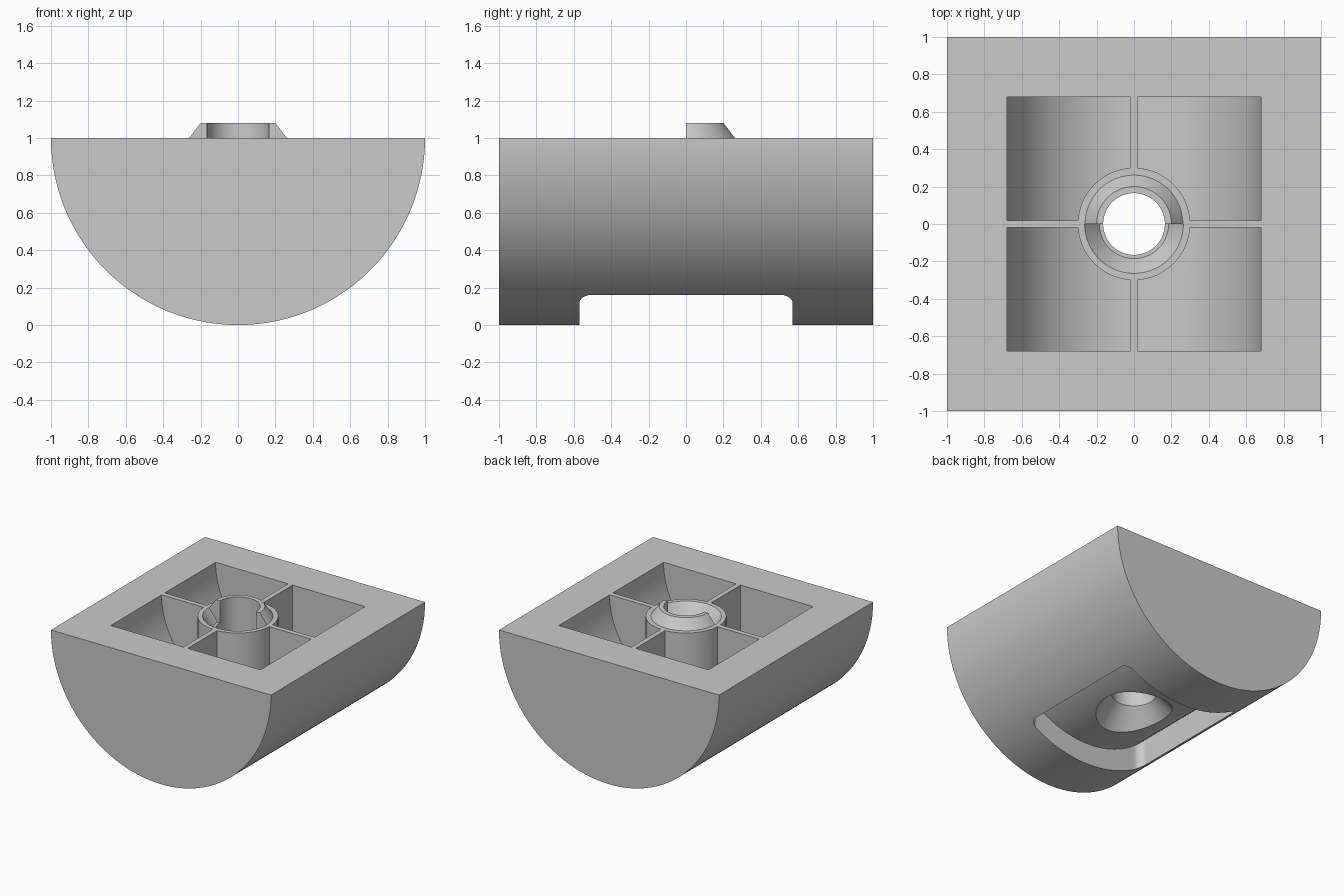
import bpy, bmesh
from math import cos, sin, pi, radians

old = bpy.data.objects.get("Cube")
if old:
    bpy.data.objects.remove(old, do_unlink=True)

grey = bpy.data.materials.new("plain_grey")
grey.use_nodes = True
colour = (0.59, 0.59, 0.59, 1)
grey.diffuse_color = colour
grey.node_tree.nodes["Principled BSDF"].inputs["Base Color"].default_value = colour


def loft(name, rings):
    """Closed solid skinned through rings with equal point counts."""
    bm = bmesh.new()
    loops = [[bm.verts.new(p) for p in ring] for ring in rings]
    n = len(loops[0])
    for a, b in zip(loops, loops[1:]):
        for i in range(n):
            j = (i + 1) % n
            bm.faces.new((a[i], a[j], b[j], b[i]))
    bm.faces.new(loops[0])
    bm.faces.new(loops[-1])
    bmesh.ops.recalc_face_normals(bm, faces=bm.faces)
    mesh = bpy.data.meshes.new(name)
    bm.to_mesh(mesh)
    bm.free()
    mesh.materials.append(grey)
    ob = bpy.data.objects.new(name, mesh)
    bpy.context.collection.objects.link(ob)
    return ob


def arc(r, start, end, steps):
    return [(r * cos(start + (end - start) * i / steps),
             r * sin(start + (end - start) * i / steps)) for i in range(steps + 1)]


def lying(name, profile, half_length):
    """Extrude an (x, z - 1) profile along y."""
    return loft(name, [[(x, y, 1 + z) for x, z in profile]
                       for y in (-half_length, half_length)])


def standing(name, sections):
    """Stack round sections given as (radius, z), turned half a step."""
    turn = pi / 96
    return loft(name, [[(x, y, z) for x, y in arc(r, turn, turn + 2 * pi, 96)[:-1]]
                       for r, z in sections])


def box(name, hx, hy, z0, z1):
    corners = [(-hx, -hy), (hx, -hy), (hx, hy), (-hx, hy)]
    return loft(name, [[(x, y, z) for x, y in corners] for z in (z0, z1)])


def combine(target, tool, operation="DIFFERENCE"):
    tool.hide_render = True
    mod = target.modifiers.new("cut", "BOOLEAN")
    mod.operation = operation
    mod.solver = "EXACT"
    mod.object = tool
    bpy.context.view_layer.objects.active = target
    bpy.ops.object.modifier_apply(modifier=mod.name)
    bpy.data.objects.remove(tool, do_unlink=True)


# Half-round body
body = lying("half_round_body", arc(1, pi, 2 * pi, 128), 1)

# Tapered boss on the top face
combine(body, standing("boss", [(0.262, 0.95), (0.262, 0.999), (0.2, 1.08)]), "UNION")

# Rounded recess underneath, with a floor concentric to the body
hx, hy, rad = 0.545, 0.57, 0.07
outline = []
for k, (sx, sy) in enumerate(((1, 1), (-1, 1), (-1, -1), (1, -1))):
    outline += [(sx * (hx - rad) + x, sy * (hy - rad) + y)
                for x, y in arc(rad, k * pi / 2, (k + 1) * pi / 2, 12)]
recess = loft("recess_cutter", [[(x, y, z) for x, y in outline] for z in (-0.1, 0.45)])
combine(recess, lying("recess_core", arc(0.825, 0, 2 * pi, 192)[:-1], 1.5))
combine(body, recess)

# Through hole with countersink from below
combine(body, standing("hole_cutter", [(0.377, 0.1), (0.165, 0.34), (0.165, 1.3)]))

# Front half of the boss becomes a matching tapered socket
socket = [[(x, y, z) for x, y in arc(r, pi, 2 * pi, 48)]
          for r, z in ((0.185, 0.9), (0.264, 1), (0.343, 1.1))]
combine(body, loft("socket_cutter", socket))

# Four pockets, leaving crossed ribs and a centre tube
pockets = lying("pocket_cutter", arc(0.68, 0, 2 * pi, 192)[:-1], 0.68)
combine(pockets, box("rib_along_x", 1.2, 0.02, -0.1, 2.1))
combine(pockets, box("rib_along_y", 0.02, 1.2, -0.2, 2.2))
combine(pockets, standing("tube_keep", [(0.3, 0), (0.3, 2)]))
# Keep the pocket cutter clear of the boss above the top face
combine(body, pockets)

# Smooth curves, sharp edges
bpy.ops.object.select_all(action="DESELECT")
body.select_set(True)
bpy.context.view_layer.objects.active = body
bpy.ops.object.shade_smooth_by_angle(angle=radians(25))
